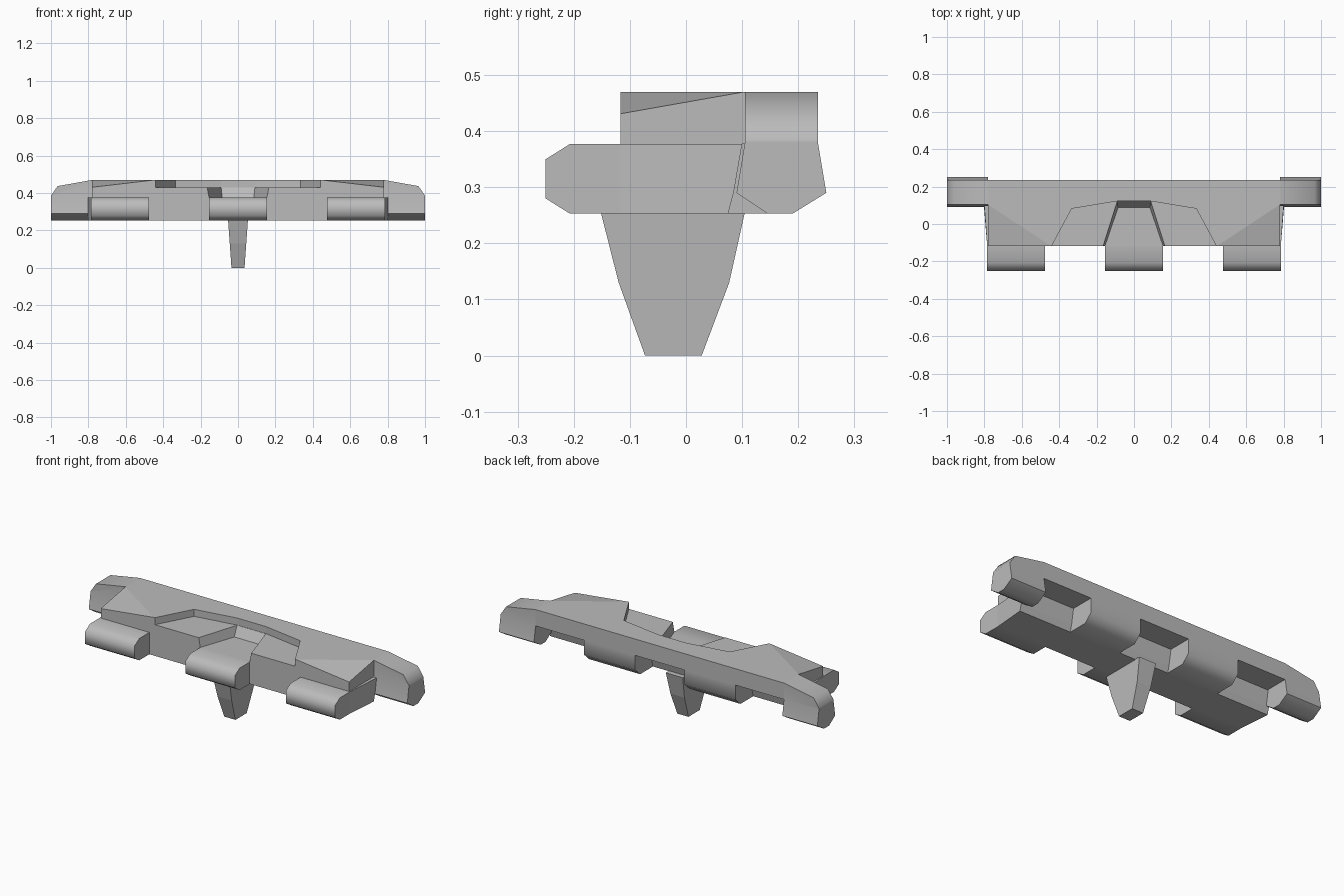
import bpy
import bmesh
import math
from mathutils import Vector

cube = bpy.data.objects.get("Cube")
if cube:
    bpy.data.objects.remove(cube, do_unlink=True)

steel = bpy.data.materials.new("plain grey steel")
steel.use_nodes = True
GREY = (0.5, 0.5, 0.5, 1)
steel.diffuse_color = GREY
steel.node_tree.nodes["Principled BSDF"].inputs["Base Color"].default_value = GREY


def loft(name, rings, cuts=(), smooth=0):
    """Skin matching rings of points, cap both ends, then trim by planes (points a, b, c)."""
    bm = bmesh.new()
    loops = [[bm.verts.new(p) for p in ring] for ring in rings]
    n = len(loops[0])
    for low, high in zip(loops, loops[1:]):
        for i in range(n):
            j = (i + 1) % n
            bm.faces.new((low[i], low[j], high[j], high[i]))
    bm.faces.new(loops[0][::-1])
    bm.faces.new(loops[-1])
    for a, b, c in cuts:
        normal = (Vector(b) - Vector(a)).cross(Vector(c) - Vector(a))
        if normal.z < 0:
            normal.negate()
        geom = bm.verts[:] + bm.edges[:] + bm.faces[:]
        bmesh.ops.bisect_plane(bm, geom=geom, dist=1e-5, plane_co=a,
                               plane_no=normal, clear_outer=True)
        bmesh.ops.holes_fill(bm, edges=[e for e in bm.edges if e.is_boundary])
    bmesh.ops.recalc_face_normals(bm, faces=bm.faces[:])
    mesh = bpy.data.meshes.new(name)
    bm.to_mesh(mesh)
    bm.free()
    mesh.materials.append(steel)
    obj = bpy.data.objects.new(name, mesh)
    bpy.context.collection.objects.link(obj)
    if smooth:
        bpy.ops.object.select_all(action="DESELECT")
        obj.select_set(True)
        bpy.context.view_layer.objects.active = obj
        bpy.ops.object.shade_smooth_by_angle(angle=math.radians(smooth))
    return obj


def across(name, profile, x0, x1, **options):
    """Extrude a (y, z) profile along x."""
    return loft(name, [[(x, y, z) for y, z in profile] for x in (x0, x1)], **options)


def layer(half, z):
    """Symmetric outline at height z from its +x half."""
    return [(x, y, z) for x, y in half] + [(-x, y, z) for x, y in reversed(half)]


FRONT, BACK, BOTTOM, STEP, FLOOR, TOP = -0.117, 0.235, 0.253, 0.377, 0.43, 0.47
SIDE = 0.785

# Lower plate, its sides flaring slightly toward the back
base = across("lower_plate", [(FRONT, BOTTOM), (0.075, BOTTOM), (0.085, 0.29),
                              (0.1, STEP), (FRONT, STEP)], -SIDE, SIDE)
for v in base.data.vertices:
    if v.co.y > 0:
        v.co.x *= 1.02

# Middle deck with the tapered central channel
outer = [(0.78, FRONT), (0.78, BACK)]
loft("middle_deck", [layer([(0.085, 0.088), (0.155, FRONT)] + outer, STEP),
                     layer([(0.09, 0.12), (0.165, FRONT)] + outer, FLOOR)])

# Upper deck with the wide shallow recess and sloped front corners
recess = [(0.09, 0.122), (0.333, 0.082), (0.44, FRONT)]
corners = [((s * 0.445, FRONT, TOP), (s * 0.78, FRONT, 0.431), (s * 0.78, 0.104, TOP))
           for s in (-1, 1)]
loft("upper_deck", [layer(recess + outer, z) for z in (FLOOR, TOP)], cuts=corners)

# Front lugs
lug = [(-0.1, BOTTOM), (-0.207, BOTTOM), (-0.25, 0.28), (-0.25, 0.35),
       (-0.207, STEP), (-0.1, STEP)]
for name, x in (("right", -0.63), ("middle", 0), ("left", 0.63)):
    across(name + "_front_lug", lug, x - 0.155, x + 0.155, smooth=65)

# Rear teeth and rounded rail ends
tooth = [(0.06, BOTTOM), (0.19, BOTTOM), (BACK, 0.295), (BACK, STEP), (0.06, STEP)]
end = [(0.105, TOP), (BACK, TOP), (BACK, 0.38), (0.25, 0.29), (0.19, BOTTOM),
       (0.145, BOTTOM), (0.09, 0.29), (0.105, 0.38)]
for name, s in (("right", -1), ("left", 1)):
    across(name + "_rear_tooth", tooth, s * 0.155, s * 0.475, smooth=65)
    slopes = [((s * a, 0, za), (s * b, 0, zb), (s * a, 1, za))
              for a, za, b, zb in ((0.78, TOP, 0.965, 0.437), (0.965, 0.437, 1, 0.385))]
    across(name + "_rail_end", end, s * 0.78, s, cuts=slopes, smooth=65)

# Guide horn below the plate
horn = [(0.035, -0.073, 0.028, 0), (0.044, -0.12, 0.077, 0.13), (0.053, -0.152, 0.105, 0.256)]
loft("guide_horn", [[(-w, f, z), (w, f, z), (w, b, z), (-w, b, z)] for w, f, b, z in horn])
